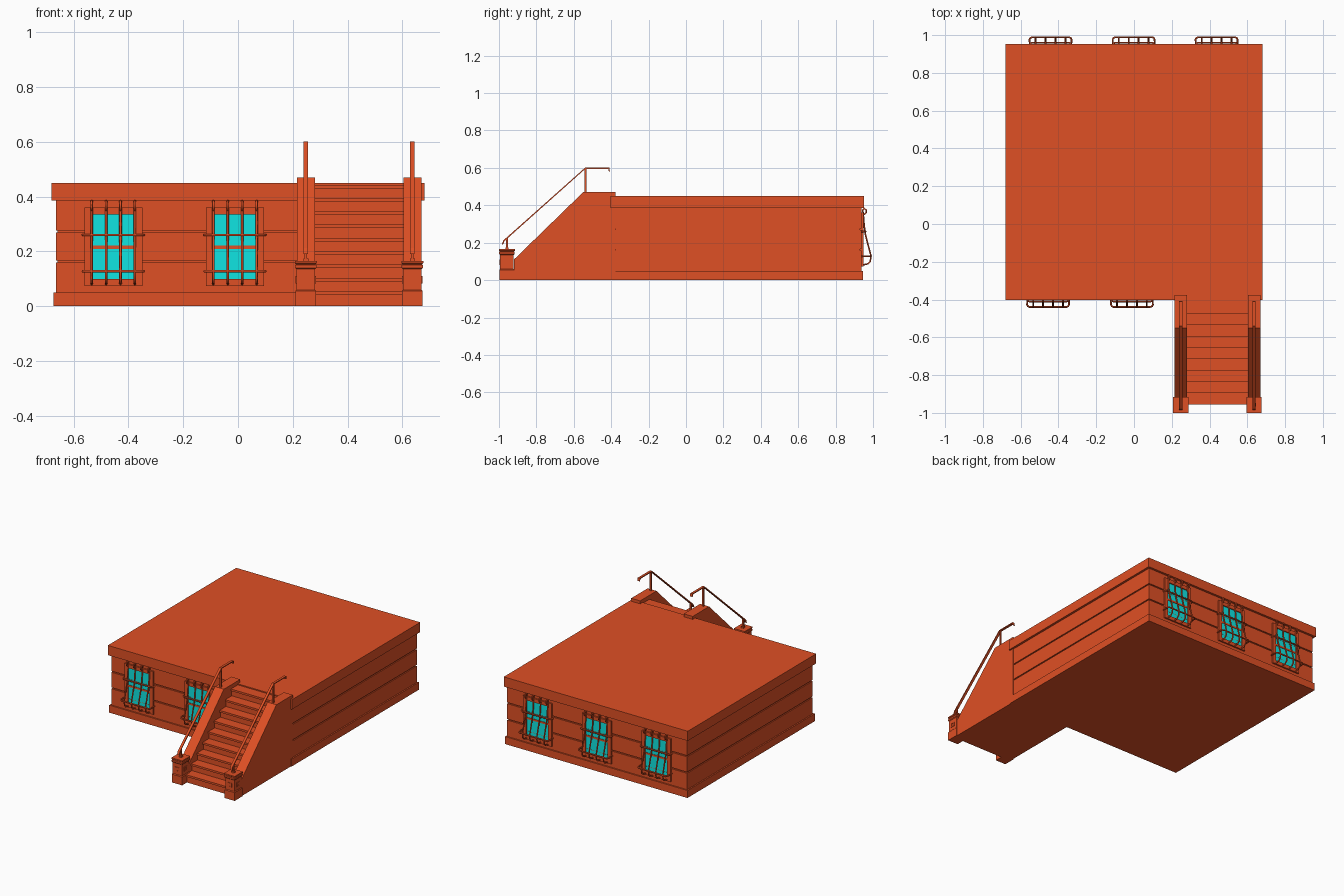
import bpy
import bmesh
from mathutils import Matrix, Vector

if "Cube" in bpy.data.objects:
    bpy.data.objects.remove(bpy.data.objects["Cube"])


def material(name, colour):
    m = bpy.data.materials.new(name)
    m.use_nodes = True
    m.diffuse_color = colour
    m.node_tree.nodes["Principled BSDF"].inputs["Base Color"].default_value = colour
    return m


ORANGE = material("brick orange", (0.74, 0.08, 0.018, 1))
CYAN = material("cyan glass", (0.005, 0.78, 0.76, 1))


def finish(name, bm, mat):
    bmesh.ops.recalc_face_normals(bm, faces=bm.faces)
    mesh = bpy.data.meshes.new(name)
    bm.to_mesh(mesh)
    bm.free()
    mesh.materials.append(mat)
    obj = bpy.data.objects.new(name, mesh)
    bpy.context.collection.objects.link(obj)
    return obj


def add_box(bm, lo, hi):
    lo, hi = Vector(lo), Vector(hi)
    mat = Matrix.Translation((lo + hi) / 2) @ Matrix.Diagonal((*(hi - lo), 1))
    bmesh.ops.create_cube(bm, size=1, matrix=mat)


def box(name, lo, hi, mat=ORANGE):
    bm = bmesh.new()
    add_box(bm, lo, hi)
    return finish(name, bm, mat)


def stack(name, cx, cy, hx, hy, profile):
    """Rectangular tower: profile holds (outward offset, height) pairs."""
    bm = bmesh.new()
    rings = []
    for off, z in profile:
        a, b = hx + off, hy + off
        rings.append([bm.verts.new((cx + sx * a, cy + sy * b, z))
                      for sx, sy in ((-1, -1), (1, -1), (1, 1), (-1, 1))])
    for r0, r1 in zip(rings, rings[1:]):
        for i in range(4):
            j = (i + 1) % 4
            bm.faces.new((r0[i], r0[j], r1[j], r1[i]))
    bm.faces.new(rings[0][::-1])
    bm.faces.new(rings[-1])
    return finish(name, bm, ORANGE)


def prism(name, outline, x0, x1):
    """Side outline in (y, z) extruded across x."""
    bm = bmesh.new()
    face = bm.faces.new([bm.verts.new((x0, y, z)) for y, z in outline])
    new = bmesh.ops.extrude_face_region(bm, geom=[face])["geom"]
    bmesh.ops.translate(bm, vec=(x1 - x0, 0, 0),
                        verts=[v for v in new if isinstance(v, bmesh.types.BMVert)])
    return finish(name, bm, ORANGE)


def frame(name, centre, w, h, border, depth, angle=0):
    """Raised rectangular border facing -y before it is turned about z."""
    bm = bmesh.new()
    for s in (-1, 1):
        x, z = s * (w - border) / 2, s * (h - border) / 2
        add_box(bm, (x - border / 2, -depth, -h / 2), (x + border / 2, depth, h / 2))
        add_box(bm, (border - w / 2, -depth, z - border / 2),
                (w / 2 - border, depth, z + border / 2))
    bm.transform(Matrix.Translation(centre) @ Matrix.Rotation(angle, 4, "Z"))
    return finish(name, bm, ORANGE)


def rods(name, paths, radius):
    """Several round rods, given as (points, closed), in one mesh."""
    curve = bpy.data.curves.new(name + " path", "CURVE")
    curve.dimensions = "3D"
    curve.bevel_depth = radius
    curve.bevel_resolution = 1
    curve.use_fill_caps = True
    for pts, closed in paths:
        sp = curve.splines.new("POLY")
        sp.points.add(len(pts) - 1)
        for p, co in zip(sp.points, pts):
            p.co = (*co, 1)
        sp.use_cyclic_u = closed
    tmp = bpy.data.objects.new(name + " path", curve)
    bpy.context.collection.objects.link(tmp)
    deps = bpy.context.evaluated_depsgraph_get()
    mesh = bpy.data.meshes.new_from_object(tmp.evaluated_get(deps))
    bpy.data.objects.remove(tmp)
    mesh.materials.clear()
    mesh.materials.append(ORANGE)
    obj = bpy.data.objects.new(name, mesh)
    bpy.context.collection.objects.link(obj)


# Building: plinth, wall with two grooves, overhanging roof slab
wall = [(0.009, 0), (0.009, 0.05), (0, 0.05)]
for z in (0.163, 0.273):
    wall += [(0, z - 0.004), (-0.007, z - 0.004), (-0.007, z + 0.004), (0, z + 0.004)]
wall += [(0, 0.385), (0.015, 0.385), (0.015, 0.45)]
stack("building", 0, 0.275, 0.665, 0.663, wall)

# Barred windows
BAR_SIDE = [(0, 0.345), (0.012, 0.35), (0.025, 0.36), (0.025, 0.375), (0.015, 0.383),
            (0.007, 0.375), (0.01, 0.35), (0.014, 0.3), (0.02, 0.25), (0.035, 0.19),
            (0.051, 0.13), (0.047, 0.1), (0.035, 0.087), (0, 0.08)]


def window(name, x, wall_y, s):
    box(name + " glass", (x - 0.085, wall_y - 0.01, 0.08),
        (x + 0.085, wall_y + 0.01, 0.35), CYAN).location.y = -s * 0.007
    box(name + " crossbar", (x - 0.085, wall_y - 0.006, 0.209),
        (x + 0.085, wall_y + 0.006, 0.221))
    frame(name + " frame", (x, wall_y, 0.217), 0.212, 0.287, 0.025, 0.01)
    paths = [([(x + k * 0.0525, wall_y + s * d, z) for d, z in BAR_SIDE], False)
             for k in (-1.5, -0.5, 0.5, 1.5)]
    for z, d in ((0.26, 0.022), (0.128, 0.051)):
        half = [(0.111, 0), (0.111, d - 0.012), (0.107, d - 0.004), (0.098, d)]
        loop = half + [(-a, b) for a, b in half[::-1]]
        paths.append(([(x + a, wall_y + s * b, z) for a, b in loop], True))
    rods(name + " grille", paths, 0.0048)


for i, x in enumerate((-0.455, -0.011)):
    window(f"front window {i + 1}", x, -0.388, -1)
for i, x in enumerate((-0.442, -0.002, 0.437)):
    window(f"back window {i + 1}", x, 0.938, 1)

# Staircase with overhanging treads
outline = [(-0.38, 0), (-0.947, 0)]
for k in range(9):
    y, z = -0.955 + 0.06 * k, 0.055 + 0.0485 * k
    outline += [(y + 0.008, z - 0.013), (y, z - 0.013), (y, z), (y + 0.068, z)]
outline += [(-0.38, 0.443)]
prism("stairs", outline, 0.27, 0.615)

# Side walls, newel posts and handrails on both sides of the stairs
WALL_SIDE = [(-0.92, 0), (-0.92, 0.11), (-0.55, 0.47), (-0.377, 0.47), (-0.377, 0)]
RAIL_SIDE = [(-0.985, 0.19), (-0.977, 0.212), (-0.54, 0.601), (-0.41, 0.601), (-0.407, 0.582),
             (-0.413, 0.582), (-0.415, 0.595), (-0.538, 0.595), (-0.97, 0.209), (-0.979, 0.19)]
POST = [(0, 0), (0, 0.055), (-0.004, 0.06), (-0.004, 0.135), (0.001, 0.14),
        (0.001, 0.15), (-0.003, 0.153), (0.002, 0.157), (0.002, 0.165)]
for side, x in (("right", 0.2475), ("left", 0.636)):
    prism(f"{side} stair wall", WALL_SIDE, x - 0.033, x + 0.033)
    stack(f"{side} newel post", x, -0.9575, 0.038, 0.0405, POST)
    frame(f"{side} newel front panel", (x, -0.994, 0.096), 0.028, 0.028, 0.005, 0.003)
    for s in (-1, 1):
        frame(f"{side} newel side panel", (x + s * 0.034, -0.9575, 0.096),
              0.028, 0.028, 0.005, 0.003, s * 1.5708)
    prism(f"{side} handrail", RAIL_SIDE, x - 0.008, x + 0.008)
    for y, z0, z1 in ((-0.957, 0.16, 0.224), (-0.537, 0.465, 0.597)):
        box(f"{side} rail post", (x - 0.005, y - 0.005, z0), (x + 0.005, y + 0.005, z1))
    box(f"{side} rail foot", (x - 0.009, -0.966, 0.16), (x + 0.009, -0.948, 0.175))
